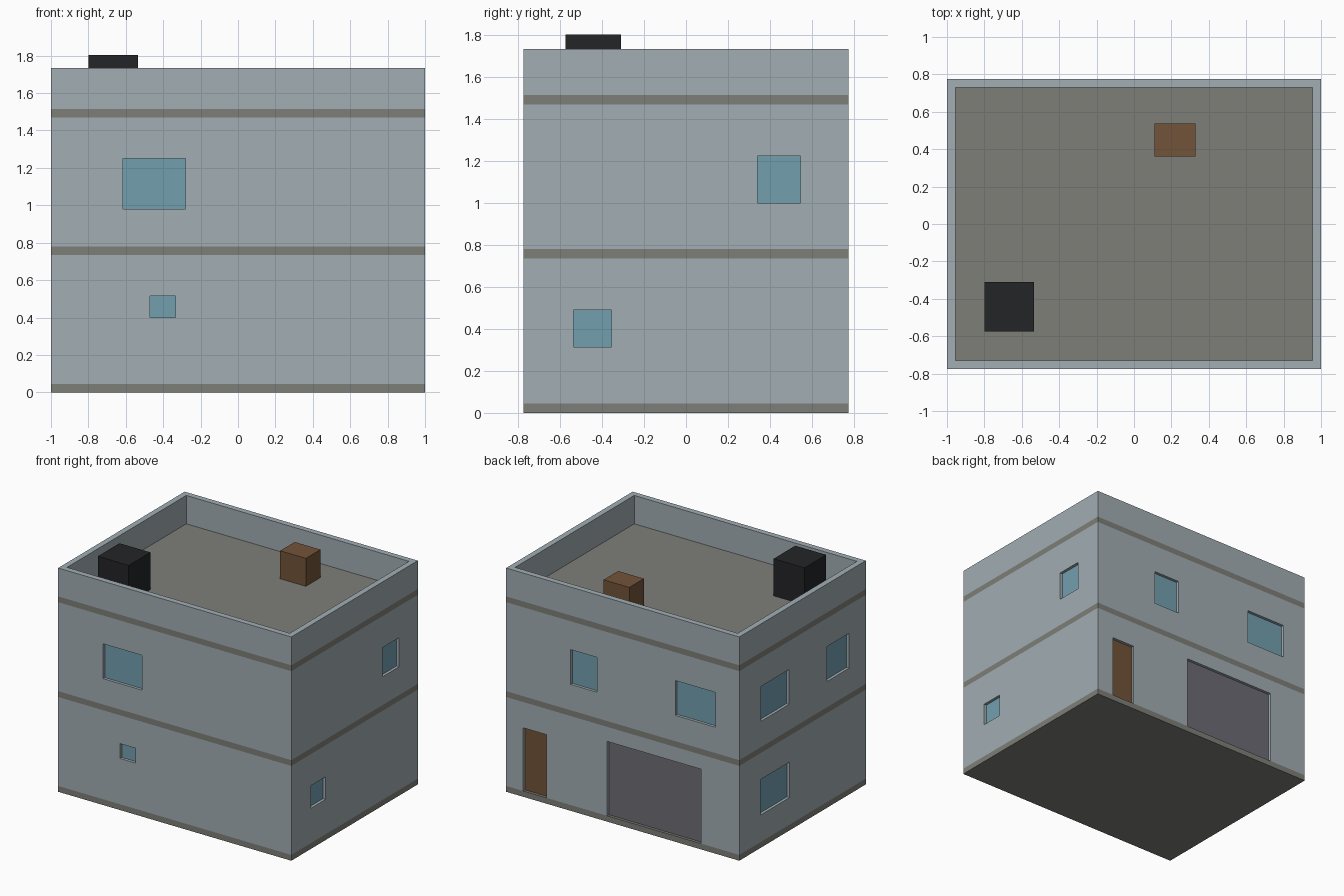
import bpy

if "Cube" in bpy.data.objects:
    bpy.data.objects.remove(bpy.data.objects["Cube"])

HX, HY = 1.0, 0.775          # half footprint
T = 0.045                    # wall and slab thickness
STOREY = 0.735
DEPTH = 0.022                # recess of panes and doors
PANE = 0.008


def material(name, rgb):
    m = bpy.data.materials.new(name)
    m.diffuse_color = (*rgb, 1)
    m.use_nodes = True
    m.node_tree.nodes["Principled BSDF"].inputs["Base Color"].default_value = m.diffuse_color
    return m


WALL = material("wall_paint", (0.36, 0.42, 0.45))
SLAB = material("concrete", (0.21, 0.21, 0.19))
GLASS = material("glass", (0.17, 0.35, 0.43))
WOOD = material("brown_wood", (0.17, 0.087, 0.041))
METAL = material("shutter_grey", (0.15, 0.15, 0.175))
BLACK = material("black_metal", (0.017, 0.018, 0.02))


def box(name, x, y, z, mat=None):
    """Box from (min, max) ranges on each axis."""
    bpy.ops.mesh.primitive_cube_add(size=1)
    o = bpy.context.object
    o.name = name
    for v in o.data.vertices:
        v.co = [r[0] if c < 0 else r[1] for c, r in zip(v.co, (x, y, z))]
    if mat:
        o.data.materials.append(mat)
    return o


def cut(target, cutter):
    """Subtract cutter from target and remove the cutter."""
    mod = target.modifiers.new("cut", 'BOOLEAN')
    mod.operation, mod.solver, mod.object = 'DIFFERENCE', 'EXACT', cutter
    cutter.hide_render = True
    bpy.context.view_layer.objects.active = target
    bpy.ops.object.modifier_apply(modifier=mod.name)
    bpy.data.objects.remove(cutter, do_unlink=True)


def across(side, span, d0, d1):
    """x and y ranges of a block on one side, at depths d0..d1 behind the face."""
    half = HY if side in ("front", "back") else HX
    sign = -1 if side in ("front", "left") else 1
    r = tuple(sorted((sign * (half - d0), sign * (half - d1))))
    return (span, r) if side in ("front", "back") else (r, span)


def shell(name, z0, z1):
    """Hollow ring of outer walls."""
    o = box(name, (-HX, HX), (-HY, HY), (z0, z1), WALL)
    cut(o, box("core", (T - HX, HX - T), (T - HY, HY - T), (z0 - 0.1, z1 + 0.1)))
    return o


# floor slabs, walls of both storeys and the roof parapet
for i, n in enumerate(("ground_slab", "middle_slab", "roof_slab")):
    box(n, (-HX, HX), (-HY, HY), (i * STOREY, i * STOREY + T), SLAB)
walls = [shell(n, i * STOREY + T, (i + 1) * STOREY)
         for i, n in enumerate(("lower_walls", "upper_walls"))]
shell("parapet", 2 * STOREY + T, 1.735)

# openings: name, storey, side, span along the wall, height range, material
openings = [
    ("front_lower_window", 0, "front", (-0.47, -0.335), (0.40, 0.515), GLASS),
    ("front_upper_window", 1, "front", (-0.615, -0.28), (0.98, 1.25), GLASS),
    ("right_lower_window", 0, "right", (-0.535, -0.355), (0.315, 0.49), GLASS),
    ("right_upper_window", 1, "right", (0.34, 0.545), (1.0, 1.225), GLASS),
    ("left_lower_window", 0, "left", (0.16, 0.515), (0.255, 0.53), GLASS),
    ("left_upper_window_a", 1, "left", (0.165, 0.51), (0.98, 1.25), GLASS),
    ("left_upper_window_b", 1, "left", (-0.57, -0.30), (0.98, 1.25), GLASS),
    ("back_upper_window_a", 1, "back", (0.22, 0.447), (0.98, 1.25), GLASS),
    ("back_upper_window_b", 1, "back", (-0.794, -0.451), (0.98, 1.25), GLASS),
    ("back_door", 0, "back", (0.653, 0.854), (T, 0.535), WOOD),
    ("garage_door", 0, "back", (-0.67, 0.133), (T, 0.622), METAL),
]
for name, storey, side, span, z, mat in openings:
    low = z[0] - 0.02 if z[0] == T else z[0]     # doors reach the slab
    cut(walls[storey], box("hole", *across(side, span, -0.05, T + 0.05), (low, z[1])))
    box(name, *across(side, span, DEPTH, DEPTH + PANE), z, mat)

# roof equipment
roof = 2 * STOREY + T
box("roof_unit", (-0.8, -0.535), (-0.575, -0.31), (roof, 1.803), BLACK)
box("chimney", (0.11, 0.33), (0.36, 0.538), (roof, 1.732), WOOD)
